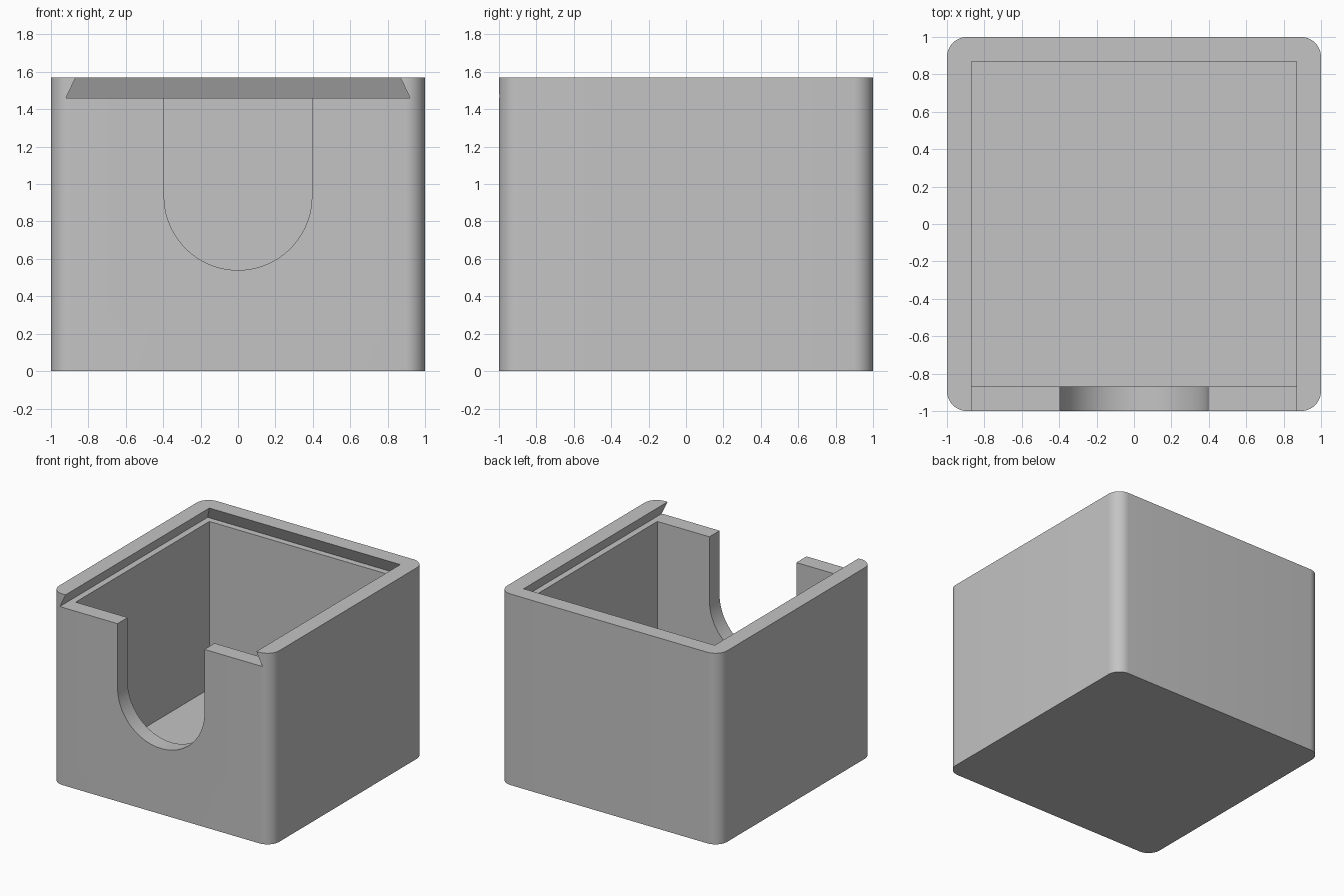
import bpy, bmesh, math

H, R = 1.57, 0.107            # box height, corner radius
INNER, SLOT_W, SLOT_Z, FLOOR = 0.868, 0.92, 1.46, 0.085
NOTCH_R, NOTCH_Z = 0.395, 0.935

cube = bpy.data.objects.get("Cube")
if cube:
    bpy.data.objects.remove(cube, do_unlink=True)

grey = bpy.data.materials.new("plain grey")
grey.use_nodes = True
colour = (0.55, 0.55, 0.55, 1)
grey.diffuse_color = colour
grey.node_tree.nodes["Principled BSDF"].inputs["Base Color"].default_value = colour


def loft(name, bottom, top):
    """Solid between two matching closed outlines."""
    bm = bmesh.new()
    a, b = ([bm.verts.new(p) for p in ring] for ring in (bottom, top))
    bm.faces.new(a)
    bm.faces.new(b)
    for i in range(len(a)):
        j = (i + 1) % len(a)
        bm.faces.new((a[i], a[j], b[j], b[i]))
    bmesh.ops.recalc_face_normals(bm, faces=bm.faces)
    mesh = bpy.data.meshes.new(name)
    bm.to_mesh(mesh)
    bm.free()
    mesh.materials.append(grey)
    obj = bpy.data.objects.new(name, mesh)
    bpy.context.collection.objects.link(obj)
    return obj


def rect(w, front, back, z):
    return [(-w, front, z), (w, front, z), (w, back, z), (-w, back, z)]


def arc(cx, cy, r, start, end, steps):
    angles = [math.radians(start + (end - start) * i / steps) for i in range(steps + 1)]
    return [(cx + r * math.cos(t), cy + r * math.sin(t)) for t in angles]


# Outer block with rounded upright corners
c = 1 - R
outline = []
for k, (sx, sy) in enumerate([(1, 1), (-1, 1), (-1, -1), (1, -1)]):
    outline += arc(sx * c, sy * c, R, 90 * k, 90 * k + 90, 12)
box = loft("box_body", [(x, y, 0) for x, y in outline], [(x, y, H) for x, y in outline])

# Storage cavity
cavity = loft("cavity_cutter", rect(INNER, -INNER, INNER, FLOOR),
              rect(INNER, -INNER, INNER, SLOT_Z + 0.05))

# Dovetail lid slot, open at the front, extended past the rim at the same slope
over = 0.05
top_w = INNER - over * (SLOT_W - INNER) / (H - SLOT_Z)
slot = loft("lid_slot_cutter", rect(SLOT_W, -1.2, SLOT_W, SLOT_Z),
            rect(top_w, -1.2, top_w, H + over))

# U-shaped thumb notch through the front wall
u = arc(0, NOTCH_Z, NOTCH_R, 180, 360, 40) + [(NOTCH_R, H + 0.1), (-NOTCH_R, H + 0.1)]
notch = loft("thumb_notch_cutter", [(x, -1.2, z) for x, z in u], [(x, -0.7, z) for x, z in u])

# Carve the box
cutters = (cavity, slot, notch)
bpy.ops.object.select_all(action="DESELECT")
box.select_set(True)
bpy.context.view_layer.objects.active = box
for cutter in cutters:
    mod = box.modifiers.new(cutter.name, "BOOLEAN")
    mod.operation, mod.solver, mod.object = "DIFFERENCE", "EXACT", cutter
    bpy.ops.object.modifier_apply(modifier=mod.name)
for cutter in cutters:
    bpy.data.objects.remove(cutter, do_unlink=True)

bpy.ops.object.shade_smooth_by_angle(angle=math.radians(30))
